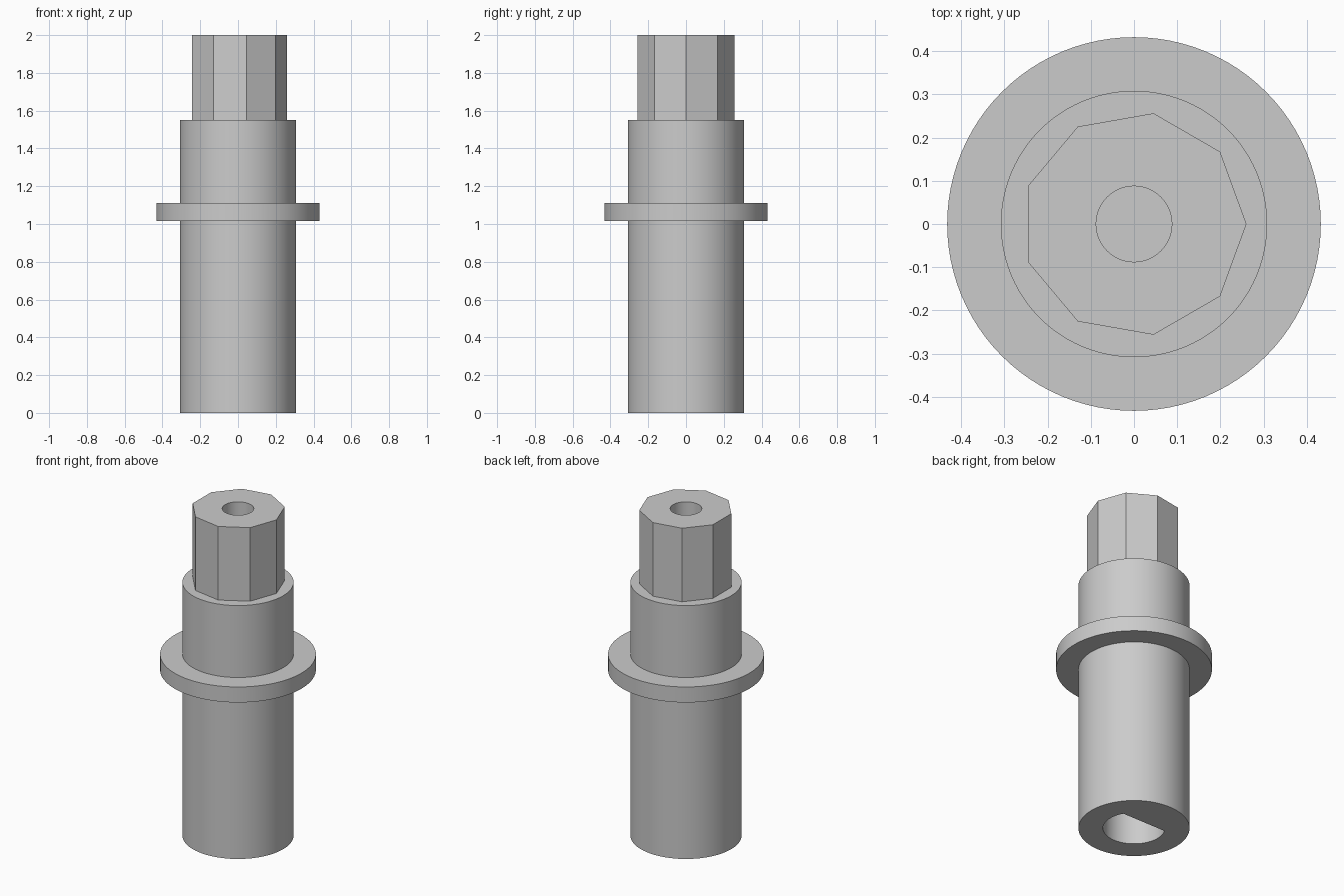
import bpy, bmesh, math

if "Cube" in bpy.data.objects:
    bpy.data.objects.remove(bpy.data.objects["Cube"])

grey = bpy.data.materials.new("light grey")
grey.diffuse_color = (0.6, 0.6, 0.6, 1)
grey.use_nodes = True
grey.node_tree.nodes["Principled BSDF"].inputs["Base Color"].default_value = grey.diffuse_color


def prism(name, points, z0, z1):
    """Extrude a flat outline from z0 to z1."""
    bm = bmesh.new()
    face = bm.faces.new([bm.verts.new((x, y, z0)) for x, y in points])
    ext = bmesh.ops.extrude_face_region(bm, geom=[face], use_keep_orig=True)
    top = [v for v in ext["geom"] if isinstance(v, bmesh.types.BMVert)]
    bmesh.ops.translate(bm, verts=top, vec=(0, 0, z1 - z0))
    bmesh.ops.recalc_face_normals(bm, faces=bm.faces)
    mesh = bpy.data.meshes.new(name)
    bm.to_mesh(mesh)
    bm.free()
    mesh.materials.append(grey)
    obj = bpy.data.objects.new(name, mesh)
    bpy.context.collection.objects.link(obj)
    return obj


def ring(radius, sides=96):
    return [(radius * math.cos(2 * math.pi * i / sides),
             radius * math.sin(2 * math.pi * i / sides)) for i in range(sides)]


def d_shape(radius, flat, steps=64):
    """Circle cut off by a straight side at y = flat."""
    start = math.pi - math.asin(flat / radius)
    sweep = math.pi + 2 * math.asin(flat / radius)
    return [(radius * math.cos(start + sweep * i / steps),
             radius * math.sin(start + sweep * i / steps)) for i in range(steps + 1)]


# Sleeve, collar and nine-sided head, joined into one solid
adapter = prism("shaft_adapter", ring(0.308), 0, 1.55)
collar = prism("collar", ring(0.432), 1.015, 1.11)
head = prism("nine_sided_head", ring(0.26, 9), 1.4, 2.0)

# Round screw hole in the top, D-shaped socket in the bottom
screw_hole = prism("screw_hole_cutter", ring(0.0875, 64), 1.55, 2.1)
socket = prism("d_socket_cutter", d_shape(0.172, 0.086), -0.1, 1.0)

bpy.context.view_layer.objects.active = adapter
for part, operation in ((collar, 'UNION'), (head, 'UNION'),
                        (screw_hole, 'DIFFERENCE'), (socket, 'DIFFERENCE')):
    mod = adapter.modifiers.new(part.name, 'BOOLEAN')
    mod.operation = operation
    mod.solver = 'EXACT'
    mod.object = part
    bpy.ops.object.modifier_apply(modifier=mod.name)
    bpy.data.objects.remove(part)

# Smooth round walls, sharp rims and head edges
bpy.ops.object.select_all(action='DESELECT')
adapter.select_set(True)
bpy.ops.object.shade_smooth_by_angle(angle=math.radians(30))
